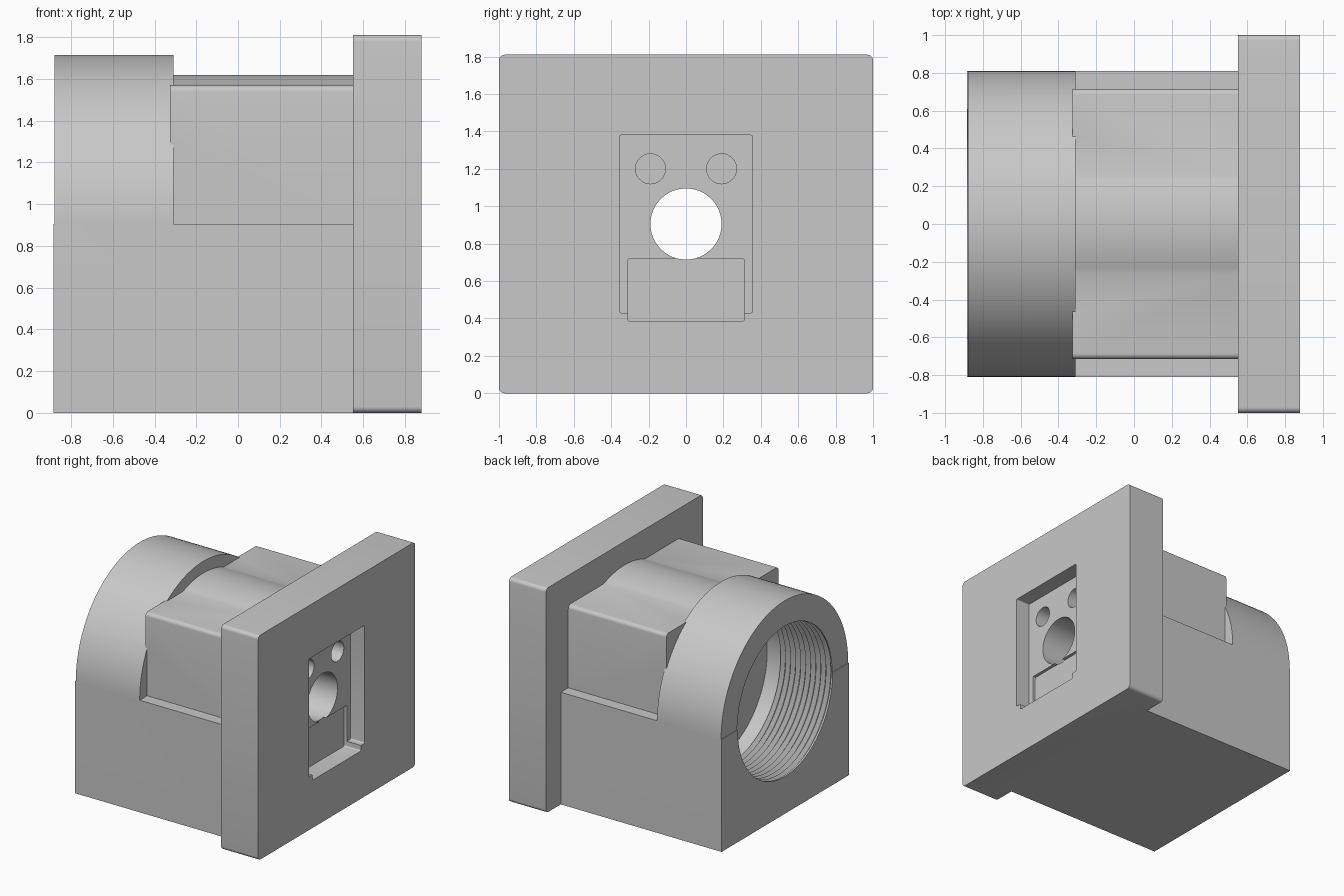
import bpy, bmesh
from math import pi, sin, cos, radians

cube = bpy.data.objects.get("Cube")
if cube:
    bpy.data.objects.remove(cube, do_unlink=True)

metal = bpy.data.materials.new("plain_grey")
metal.use_nodes = True
GREY = (0.58, 0.58, 0.58, 1)
metal.diffuse_color = GREY
metal.node_tree.nodes["Principled BSDF"].inputs["Base Color"].default_value = GREY

AXIS = 0.905  # height of the bore axis


def make_object(name, bm):
    bmesh.ops.recalc_face_normals(bm, faces=bm.faces)
    mesh = bpy.data.meshes.new(name)
    bm.to_mesh(mesh)
    bm.free()
    mesh.materials.append(metal)
    obj = bpy.data.objects.new(name, mesh)
    bpy.context.collection.objects.link(obj)
    return obj


def extrude(name, outline, x0, x1):
    """Extrude a (y, z) outline along x."""
    bm = bmesh.new()
    face = bm.faces.new([bm.verts.new((x0, y, z)) for y, z in outline])
    out = bmesh.ops.extrude_face_region(bm, geom=[face])
    moved = [v for v in out["geom"] if isinstance(v, bmesh.types.BMVert)]
    bmesh.ops.translate(bm, verts=moved, vec=(x1 - x0, 0, 0))
    return make_object(name, bm)


def arc(cy, cz, r, start, end, steps):
    angles = [start + (end - start) * i / steps for i in range(steps + 1)]
    return [(cy + r * cos(a), cz + r * sin(a)) for a in angles]


def circle(cy, cz, r, steps=96):
    return arc(cy, cz, r, 0, 2 * pi, steps)[:-1]


def rect(y, z0, z1, r=0):
    """Rectangle of half width y, with optional rounded corners."""
    if not r:
        return [(-y, z0), (y, z0), (y, z1), (-y, z1)]
    corners = [(y - r, z1 - r), (r - y, z1 - r), (r - y, z0 + r), (y - r, z0 + r)]
    return [p for i, (cy, cz) in enumerate(corners)
            for p in arc(cy, cz, r, i * pi / 2, (i + 1) * pi / 2, 6)]


def lathe(name, profile, steps=96):
    """Spin an (x, radius) profile around the bore axis."""
    bm = bmesh.new()
    rings = [[bm.verts.new((x, y, z)) for y, z in circle(0, AXIS, r, steps)]
             for x, r in profile]
    for a, b in zip(rings, rings[1:]):
        for i in range(steps):
            j = (i + 1) % steps
            bm.faces.new((a[i], a[j], b[j], b[i]))
    bm.faces.new(rings[0])
    bm.faces.new(rings[-1])
    return make_object(name, bm)


def combine(target, tool, operation):
    tool.hide_render = True
    mod = target.modifiers.new(tool.name, "BOOLEAN")
    mod.operation, mod.solver, mod.object = operation, "EXACT", tool
    bpy.context.view_layer.objects.active = target
    bpy.ops.object.modifier_apply(modifier=mod.name)
    bpy.data.objects.remove(tool, do_unlink=True)


# Arched body, lowered behind the collar
arch = [(-0.81, 0), (0.81, 0)] + arc(0, AXIS, 0.81, 0, pi, 64)
housing = extrude("housing", arch, -0.885, 0.6)
combine(housing, extrude("shoulder_cut", rect(1, 0.904, 2), -0.31, 1), "DIFFERENCE")
combine(housing, extrude("collar_step", rect(1, 0.906, 2), -1, -0.88), "DIFFERENCE")

# Raised middle block, its rounded crown and the mounting plate
for part in (extrude("middle_block", rect(0.715, 0.7, 1.57, 0.03), -0.325, 0.62),
             extrude("crown", circle(0, AXIS, 0.715), -0.45, 0.64),
             extrude("mounting_plate", rect(1, 0, 1.81, 0.03), 0.55, 0.88)):
    combine(housing, part, "UNION")

# Threaded bore with a plain relief at its end
threads = [(-1.0, 0.605), (-0.87, 0.605)]
PITCH, TURNS = 0.045, 10
for i in range(TURNS):
    x = -0.87 + i * PITCH
    threads += [(x + PITCH / 2, 0.635), (x + PITCH, 0.605)]
threads += [(-0.41, 0.635), (-0.28, 0.635)]
combine(housing, lathe("threaded_bore", threads), "DIFFERENCE")

# Plate pocket, lower recess, shaft hole and two blind holes
cuts = [extrude("pocket", rect(0.355, 0.43, 1.38, 0.01), 0.755, 1),
        extrude("lower_recess", rect(0.31, 0.385, 0.72, 0.01), 0.73, 1),
        extrude("shaft_hole", circle(0, AXIS, 0.19), -0.5, 1.1)]
cuts += [extrude("blind_hole", circle(side * 0.19, 1.2, 0.08, 48), 0.4, 1)
         for side in (-1, 1)]
for cut in cuts:
    combine(housing, cut, "DIFFERENCE")

# Smooth curves, sharp edges
bpy.ops.object.select_all(action="DESELECT")
housing.select_set(True)
bpy.context.view_layer.objects.active = housing
bpy.ops.object.shade_smooth_by_angle(angle=radians(25))
